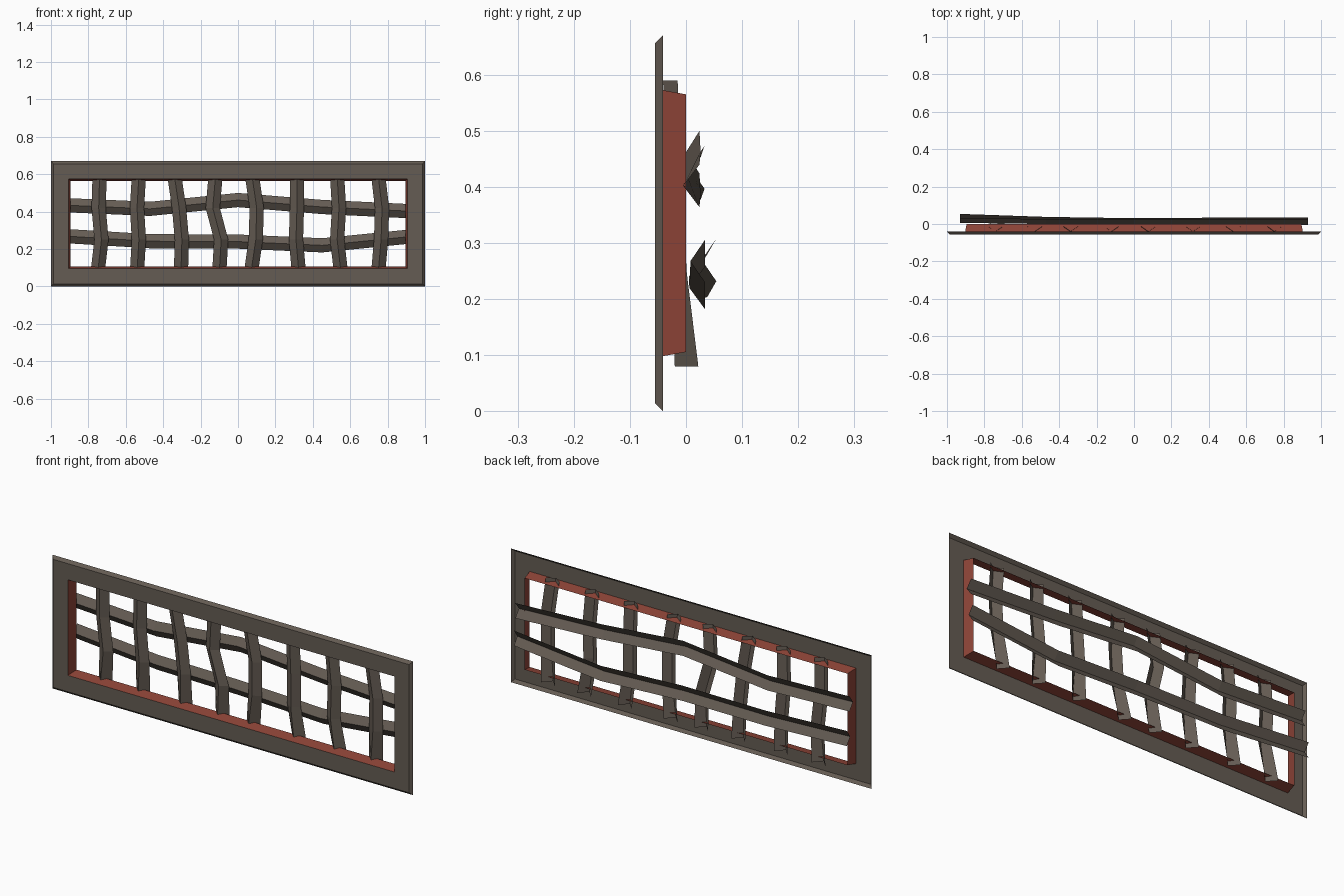
import bpy

if "Cube" in bpy.data.objects:
    bpy.data.objects.remove(bpy.data.objects["Cube"])


def material(name, rgb):
    m = bpy.data.materials.new(name)
    m.diffuse_color = (*rgb, 1)
    m.use_nodes = True
    m.node_tree.nodes["Principled BSDF"].inputs["Base Color"].default_value = m.diffuse_color
    return m


iron = material("weathered iron", (0.13, 0.107, 0.087))
rust = material("rust red", (0.28, 0.06, 0.04))


def mesh_object(name, verts, faces, mat):
    me = bpy.data.meshes.new(name)
    me.from_pydata(verts, [], faces)
    me.materials.append(mat)
    ob = bpy.data.objects.new(name, me)
    bpy.context.collection.objects.link(ob)
    return ob


def ring(half_x, z0, z1, y):
    return [(-half_x, y, z0), (half_x, y, z0), (half_x, y, z1), (-half_x, y, z1)]


def ring_shell(name, rings, mat):
    # bridge successive rectangular rings
    verts = [v for r in rings for v in r]
    faces = [(a * 4 + i, a * 4 + (i + 1) % 4, a * 4 + 4 + (i + 1) % 4, a * 4 + 4 + i)
             for a in range(len(rings) - 1) for i in range(4)]
    return mesh_object(name, verts, faces, mat)


# Flat surround with a chamfered outer rim
ring_shell("frame", [ring(1.0, 0.0, 0.67, -0.041),
                     ring(0.987, 0.014, 0.656, -0.055),
                     ring(0.905, 0.096, 0.575, -0.055)], iron)

# Sleeve lining the opening, narrowing to the back
ring_shell("opening_lining", [ring(0.905, 0.096, 0.575, -0.055),
                              ring(0.895, 0.106, 0.565, 0.0)], rust)


def bar(name, path, vertical):
    # angled strip: ridge to the front, two wings behind it
    # path points: x, z, ridge y, wing y
    half = 0.038
    verts = []
    for x, z, ridge, wing in path:
        dx, dz = (half, 0) if vertical else (0, -half)
        verts += [(x - dx, wing, z - dz), (x, ridge, z), (x + dx, wing, z + dz)]
    faces = []
    for i in range(len(path) - 1):
        for j in range(2):
            a = i * 3 + j
            faces.append((a, a + 1, a + 4, a + 3))
    return mesh_object(name, verts, faces, iron)


# Upright bars: x at four heights, top to bottom
levels = [(0.59, -0.041, -0.015), (0.42, -0.032, -0.006),
          (0.25, -0.025, 0.001), (0.08, -0.02, 0.022)]
uprights = [
    (-0.74, -0.745, -0.73, -0.75),
    (-0.53, -0.54, -0.53, -0.54),
    (-0.34, -0.315, -0.30, -0.305),
    (-0.12, -0.135, -0.09, -0.10),
    (0.075, 0.10, 0.095, 0.07),
    (0.315, 0.315, 0.31, 0.325),
    (0.53, 0.54, 0.53, 0.55),
    (0.75, 0.77, 0.765, 0.75),
]
for n, xs in enumerate(uprights):
    bar(f"upright_bar_{n + 1}",
        [(x, z, r, w) for x, (z, r, w) in zip(xs, levels)], True)

# Crossbars behind the uprights
bar("upper_crossbar", [(-0.93, 0.435, 0.006, 0.033), (-0.47, 0.415, 0.0, 0.026),
                       (0.0, 0.462, 0.0, 0.024), (0.45, 0.425, 0.0, 0.026),
                       (0.93, 0.402, -0.005, 0.024)], False)
bar("lower_crossbar", [(-0.93, 0.27, 0.028, 0.054), (-0.47, 0.242, 0.012, 0.038),
                       (0.0, 0.24, 0.005, 0.031), (0.45, 0.22, 0.006, 0.034),
                       (0.93, 0.268, 0.008, 0.034)], False)
